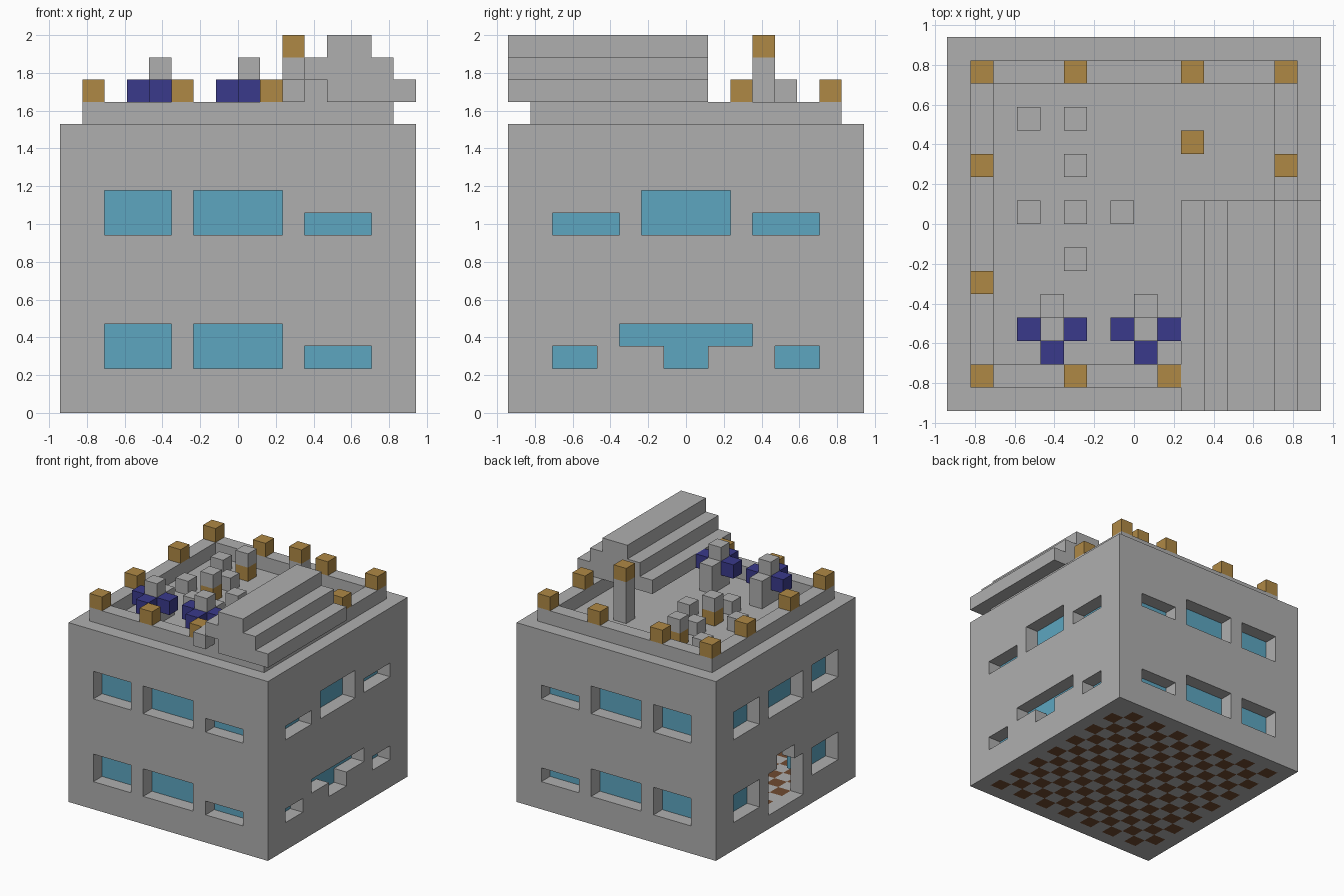
import bpy, bmesh

U = 2 / 17          # one block
HALF = 8            # half the footprint in blocks

cube = bpy.data.objects.get("Cube")
if cube:
    bpy.data.objects.remove(cube, do_unlink=True)


def material(name, rgb):
    m = bpy.data.materials.new(name)
    m.use_nodes = True
    col = (*rgb, 1)
    m.diffuse_color = col
    bsdf = m.node_tree.nodes["Principled BSDF"]
    bsdf.inputs["Base Color"].default_value = col
    bsdf.inputs["Roughness"].default_value = 0.8
    return m


STONE = material("stone_grey", (0.43, 0.43, 0.43))
GLASS = material("window_blue", (0.11, 0.38, 0.53))
NAVY = material("navy_blue", (0.042, 0.042, 0.26))
GOLD = material("lamp_gold", (0.43, 0.25, 0.06))
BROWN = material("floor_brown", (0.16, 0.07, 0.03))


def new_object(name, bm, *mats):
    bmesh.ops.recalc_face_normals(bm, faces=bm.faces)
    mesh = bpy.data.meshes.new(name)
    bm.to_mesh(mesh)
    bm.free()
    for m in mats:
        mesh.materials.append(m)
    ob = bpy.data.objects.new(name, mesh)
    bpy.context.collection.objects.link(ob)
    return ob


def box(name, x, y, z, mat=STONE):
    """Box from block ranges counted from the low corner of the footprint."""
    bm = bmesh.new()
    bmesh.ops.create_cube(bm, size=1)
    for v in bm.verts:
        v.co.x = (x[v.co.x > 0] - HALF) * U
        v.co.y = (y[v.co.y > 0] - HALF) * U
        v.co.z = z[v.co.z > 0] * U
    return new_object(name, bm, mat)


def block(name, i, j, low, high, mat=STONE):
    return box(name, (i, i + 1), (j, j + 1), (low, high), mat)


def prism(name, profile, y):
    """Stepped x-z profile in blocks, extruded along y."""
    bm = bmesh.new()
    face = bm.faces.new([bm.verts.new(((a - HALF) * U, (y[0] - HALF) * U, b * U))
                         for a, b in profile])
    res = bmesh.ops.extrude_face_region(bm, geom=[face])
    verts = [g for g in res["geom"] if isinstance(g, bmesh.types.BMVert)]
    bmesh.ops.translate(bm, verts=verts, vec=(0, (y[1] - y[0]) * U, 0))
    return new_object(name, bm, STONE)


def cut(target, cutter):
    cutter.hide_render = True
    mod = target.modifiers.new("cut", 'BOOLEAN')
    mod.operation, mod.solver, mod.object = 'DIFFERENCE', 'EXACT', cutter
    bpy.context.view_layer.objects.active = target
    bpy.ops.object.modifier_apply(modifier=mod.name)
    bpy.data.objects.remove(cutter, do_unlink=True)


# Hollow building shell
shell = box("building_shell", (0, 16), (0, 16), (0, 13))
cut(shell, box("room_cutter", (1, 15), (1, 15), (-1, 12)))

# Openings: span along the wall, then height range
facade = [(s, (k, k + h)) for k in (2, 8)
          for s, h in (((2, 5), 2), ((6, 10), 2), ((11, 14), 1))]
left_wall = [((2, 4), (2, 3)), ((12, 14), (2, 3)), ((5, 11), (3, 4)), ((7, 9), (2, 3)),
             ((2, 5), (8, 9)), ((6, 10), (8, 10)), ((11, 14), (8, 9))]
right_wall = [((2, 5), (2, 4)), ((11, 14), (2, 4)),
              ((2, 5), (8, 10)), ((6, 10), (8, 10)), ((11, 14), (8, 10))]
door = [((6, 10), (1, 4)), ((7, 9), (3.5, 5))]


def opening(wall, span, height, glazed=True):
    far = wall in ("back", "left")
    hole = (14.5, 16.5) if far else (-0.5, 1.5)
    pane = (14, 15) if far else (1, 2)
    along_x = wall in ("front", "back")

    def place(name, depth, h, mat):
        x, y = (span, depth) if along_x else (depth, span)
        return box(name, x, y, h, mat)

    # the stem of the wide window reaches into its upper part
    top = height[1] + (0.5 if wall == "left" and span == (7, 9) else 0)
    cut(shell, place("opening_cutter", hole, (height[0], top), STONE))
    if glazed:
        place(wall + "_window_glass", pane, height, GLASS)


for wall, holes in (("front", facade), ("back", facade),
                    ("left", left_wall), ("right", right_wall)):
    for span, height in holes:
        opening(wall, span, height)
for span, height in door:
    opening("right", span, height, glazed=False)

# Checkered ground floor and plain upper floor
bm = bmesh.new()
bmesh.ops.create_grid(bm, x_segments=14, y_segments=14, size=7 * U)
res = bmesh.ops.extrude_face_region(bm, geom=bm.faces[:])
bmesh.ops.translate(bm, vec=(0, 0, U),
                    verts=[g for g in res["geom"] if isinstance(g, bmesh.types.BMVert)])
for f in bm.faces:
    c = f.calc_center_median() / U
    f.material_index = int(c.x + HALF) % 2 != int(c.y + HALF) % 2
new_object("checkered_floor", bm, STONE, BROWN)
box("upper_floor", (1, 15), (1, 15), (6, 7))

# Parapet ring around the roof
for name, s in (("front", 1), ("back", 14)):
    box(name + "_parapet", (1, 15), (s, s + 1), (13, 14))
for name, s in (("right", 1), ("left", 14)):
    box(name + "_parapet", (s, s + 1), (2, 14), (13, 14))

# Lamps on the parapet and the tall lamp post
for i, j in ((1, 1), (5, 1), (9, 1), (1, 5), (1, 10), (14, 10),
             (1, 14), (5, 14), (10, 14), (14, 14)):
    block("parapet_lamp", i, j, 14, 15, GOLD)
block("lamp_post", 10, 11, 13, 16)
block("lamp_post_light", 10, 11, 16, 17, GOLD)

# Low stools and the two tables with a gold base
for i, j in ((3, 12), (5, 10), (3, 8), (7, 8), (5, 6)):
    block("stool", i, j, 13, 14)
for j in (8, 12):
    block("table_base", 5, j, 13, 14, GOLD)
    block("table_top", 5, j, 14, 15)

# Two pillars with navy arms
for i in (4, 8):
    block("pillar", i, 3, 13, 16)
    block("pillar_back", i, 4, 13, 15)
    for di, j in ((-1, 3), (1, 3), (0, 2)):
        block("navy_arm", i + di, j, 14, 15, NAVY)

# Stepped canopy roof
prism("canopy", [(12, 14), (16, 14), (16, 15), (15, 15), (15, 16), (14, 16), (14, 17),
                 (12, 17), (12, 14)][:-1], (0, 9))
box("canopy_upper_step", (11, 12), (0, 9), (15, 16))
box("canopy_lower_step", (10, 11), (0, 9), (14, 15))
box("canopy_support", (11, 12), (1, 9), (14, 15))
